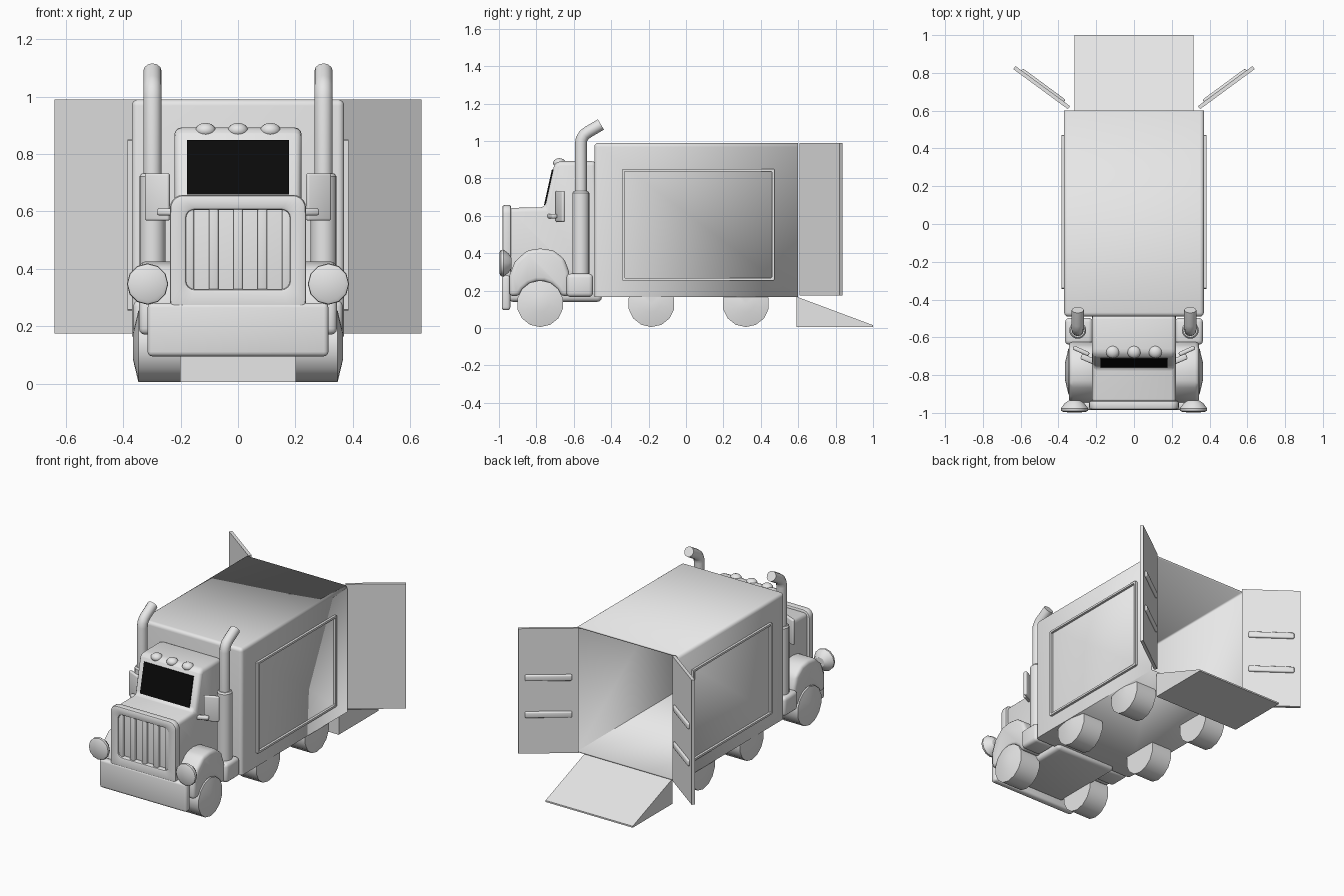
import bpy, bmesh, math
from mathutils import Matrix, Vector

if "Cube" in bpy.data.objects:
    bpy.data.objects.remove(bpy.data.objects["Cube"])


def material(name, c):
    m = bpy.data.materials.new(name)
    m.diffuse_color = (c, c, c, 1)
    m.use_nodes = True
    m.node_tree.nodes["Principled BSDF"].inputs["Base Color"].default_value = m.diffuse_color
    return m


GREY = material("light_grey", 0.8)
BLACK = material("black", 0.003)


def finish(name, bm, bevel=0, segs=3, mat=GREY):
    """Turn a bmesh into a bevelled, angle-smoothed object."""
    bmesh.ops.recalc_face_normals(bm, faces=bm.faces)
    me = bpy.data.meshes.new(name)
    bm.to_mesh(me)
    bm.free()
    ob = bpy.data.objects.new(name, me)
    bpy.context.collection.objects.link(ob)
    me.materials.append(mat)
    bpy.ops.object.select_all(action='DESELECT')
    ob.select_set(True)
    bpy.context.view_layer.objects.active = ob
    if bevel:
        mod = ob.modifiers.new("bevel", 'BEVEL')
        mod.width, mod.segments, mod.limit_method = bevel, segs, 'ANGLE'
        bpy.ops.object.modifier_apply(modifier="bevel")
    bpy.ops.object.shade_smooth_by_angle(angle=math.radians(32))
    return ob


def box(name, center, size, bevel=0, rot_z=0, rot_x=0, mat=GREY):
    bm = bmesh.new()
    m = (Matrix.Translation(center) @ Matrix.Rotation(rot_z, 4, 'Z')
         @ Matrix.Rotation(rot_x, 4, 'X') @ Matrix.Diagonal((*size, 1)))
    bmesh.ops.create_cube(bm, size=1, matrix=m)
    return finish(name, bm, bevel, mat=mat)


def prism(name, pts, x0, x1, bevel=0):
    """Extrude a (y, z) outline from x0 to x1."""
    bm = bmesh.new()
    a = [bm.verts.new((x0, y, z)) for y, z in pts]
    b = [bm.verts.new((x1, y, z)) for y, z in pts]
    bm.faces.new(a)
    bm.faces.new(b)
    for i in range(len(pts)):
        j = (i + 1) % len(pts)
        bm.faces.new((a[i], a[j], b[j], b[i]))
    return finish(name, bm, bevel)


def lathe(name, profile, matrix, segs, cut_z=None):
    """Spin (radius, height) points round local z."""
    bm = bmesh.new()
    vs = [bm.verts.new((r, 0, h)) for r, h in profile]
    es = [bm.edges.new(p) for p in zip(vs, vs[1:])]
    bmesh.ops.spin(bm, geom=vs + es, cent=(0, 0, 0), axis=(0, 0, 1),
                   angle=math.tau, steps=segs)
    bmesh.ops.remove_doubles(bm, verts=bm.verts, dist=1e-4)
    bm.transform(matrix)
    if cut_z is not None:
        bmesh.ops.bisect_plane(bm, geom=bm.verts[:] + bm.edges[:] + bm.faces[:],
                               plane_co=(0, 0, cut_z), plane_no=(0, 0, 1), clear_outer=True)
    return finish(name, bm)


def rounded(x0, x1, z0, z1, r, n=5):
    pts = []
    for k, (cx, cz) in enumerate(((x1 - r, z1 - r), (x0 + r, z1 - r),
                                  (x0 + r, z0 + r), (x1 - r, z0 + r))):
        for i in range(n + 1):
            a = math.pi / 2 * (k + i / n)
            pts.append((cx + r * math.cos(a), cz + r * math.sin(a)))
    return pts


def ring(name, outer, inner, place, depth0, depth1, bevel=0):
    """Frame between two matching outlines; place maps (u, v, depth) to xyz."""
    bm = bmesh.new()
    loops = [[bm.verts.new(place(u, v, d)) for u, v in o]
             for o, d in ((outer, depth0), (outer, depth1), (inner, depth1), (inner, depth0))]
    n = len(outer)
    for k in range(4):
        a, b = loops[k], loops[(k + 1) % 4]
        for i in range(n):
            j = (i + 1) % n
            bm.faces.new((a[i], a[j], b[j], b[i]))
    return finish(name, bm, bevel, 2)


# Cargo box: open at the back, thin walls, softened front and top edges
bm = bmesh.new()
bmesh.ops.create_cube(bm, size=1, matrix=Matrix.Translation((0, 0.055, 0.5775))
                      @ Matrix.Diagonal((0.74, 1.09, 0.825, 1)))
bmesh.ops.delete(bm, geom=[f for f in bm.faces if f.normal.y > 0.9], context='FACES_ONLY')
soft = [e for e in bm.edges if not e.is_boundary and max(v.co.z for v in e.verts) > 0.5]
bmesh.ops.bevel(bm, geom=soft, offset=0.022, segments=4, profile=0.5, affect='EDGES')
cargo = finish("cargo_box", bm)
mod = cargo.modifiers.new("walls", 'SOLIDIFY')
mod.thickness, mod.offset = 0.012, -1
bpy.ops.object.modifier_apply(modifier="walls")

# Loading ramp
prism("ramp", [(0.59, 0.005), (1.0, 0.005), (1.0, 0.015), (0.59, 0.168)], -0.315, 0.315)

# Cab and hood in one body
prism("cab_body", [(-0.95, 0.14), (-0.95, 0.642), (-0.755, 0.645), (-0.705, 0.87),
                   (-0.685, 0.892), (-0.48, 0.892), (-0.45, 0.165), (-0.45, 0.14)],
      -0.222, 0.222, 0.03)

# Windscreen plate lying on the sloped front
tilt = math.atan2(0.05, 0.225)
box("windscreen", (0, -0.734, 0.753), (0.356, 0.008, 0.195), rot_x=-tilt, mat=BLACK)

# Roof marker lights
for i in (-1, 0, 1):
    bm = bmesh.new()
    bmesh.ops.create_uvsphere(bm, u_segments=16, v_segments=10, radius=1,
                              matrix=Matrix.Translation((i * 0.113, -0.677, 0.882))
                              @ Matrix.Diagonal((0.036, 0.034, 0.026, 1)))
    finish("marker_light", bm)

# Grille surround with vertical slats
front = lambda u, v, d: (u, d, v)
ring("grille_surround", rounded(-0.237, 0.237, 0.24, 0.657, 0.045),
     rounded(-0.18, 0.18, 0.33, 0.605, 0.03), front, -0.982, -0.935, 0.012)
for i in range(-2, 3):
    box("grille_slat", (i * 0.085, -0.958, 0.467), (0.033, 0.03, 0.29), 0.006)

# Bumper
box("bumper", (0, -0.962, 0.188), (0.63, 0.046, 0.186), 0.016)

arch = [(-0.945, 0.17), (-0.945, 0.28), (-0.915, 0.355), (-0.85, 0.415), (-0.78, 0.425),
        (-0.71, 0.415), (-0.65, 0.37), (-0.625, 0.30), (-0.62, 0.17)]
arch += [(-0.78 + 0.12 * math.cos(a), 0.13 + 0.12 * math.sin(a))
         for a in (math.radians(20 + 20 * i) for i in range(8))]
tyre = [(0, 0.20), (0.125, 0.20), (0.125, 0.347), (0.045, 0.366), (0, 0.366)]
lamp = [(0, 0), (0.03, 0), (0.052, 0.015), (0.072, 0.042), (0.07, 0.056), (0.058, 0.062), (0, 0.064)]
swing = math.radians(36.3)

for s in (-1, 1):
    # Wheels; the rear ones stop at the cargo floor
    for y, cut in ((-0.78, None), (-0.185, 0.17), (0.32, 0.17)):
        lathe("front_wheel" if cut is None else "rear_wheel", tyre,
              Matrix.Translation((0, y, 0.13)) @ Matrix.Rotation(s * math.pi / 2, 4, 'Y'), 14, cut)

    # Fender and headlight
    prism("fender", arch, s * 0.2, s * 0.345, 0.022)
    lathe("headlight", lamp, Matrix.Translation((s * 0.315, -0.934, 0.347))
          @ Matrix.Rotation(math.pi / 2, 4, 'X'), 12)

    # Exhaust: base block, muffler and bent tip
    box("exhaust_base", (s * 0.292, -0.568, 0.228), (0.146, 0.142, 0.125), 0.022)
    lathe("muffler", [(0, 0.27), (0.045, 0.27), (0.045, 0.722), (0.038, 0.732), (0, 0.732)],
          Matrix.Translation((s * 0.298, -0.562, 0)), 20)
    cu = bpy.data.curves.new("exhaust_pipe", 'CURVE')
    cu.dimensions, cu.bevel_depth, cu.use_fill_caps = '3D', 0.032, True
    cu.bevel_resolution = 4
    path = [(-0.562, 0.70), (-0.562, 0.985), (-0.558, 1.01), (-0.545, 1.032),
            (-0.525, 1.047), (-0.455, 1.088)]
    sp = cu.splines.new('POLY')
    sp.points.add(len(path) - 1)
    for p, (y, z) in zip(sp.points, path):
        p.co = (s * 0.298, y, z, 1)
    pipe = bpy.data.objects.new("exhaust_pipe", cu)
    bpy.context.collection.objects.link(pipe)
    cu.materials.append(GREY)

    # Wing mirror and its arm
    box("mirror", (s * 0.28, -0.672, 0.65), (0.092, 0.022, 0.165), 0.008, rot_z=s * 0.42)
    box("mirror_arm", (s * 0.245, -0.715, 0.598), (0.075, 0.03, 0.024), 0.008, rot_z=s * 0.4)

    # Raised frame on the cargo side
    side = lambda u, v, d: (s * d, u, v)
    ring("side_frame", rounded(-0.343, 0.472, 0.255, 0.85, 0.004, 1),
         rounded(-0.33, 0.459, 0.268, 0.837, 0.004, 1), side, 0.365, 0.385)

    # Open rear door with two inner ribs
    mid = Vector((s * 0.4885, 0.722, 0.5825))
    inward = Vector((-s * math.sin(swing), math.cos(swing), 0))
    box("rear_door", mid, (0.358, 0.02, 0.815), rot_z=s * swing)
    for z in (0.67, 0.43):
        box("door_rib", (mid + inward * 0.012).to_2d().to_3d() + Vector((0, 0, z)),
            (0.28, 0.022, 0.04), 0.009, rot_z=s * swing)
